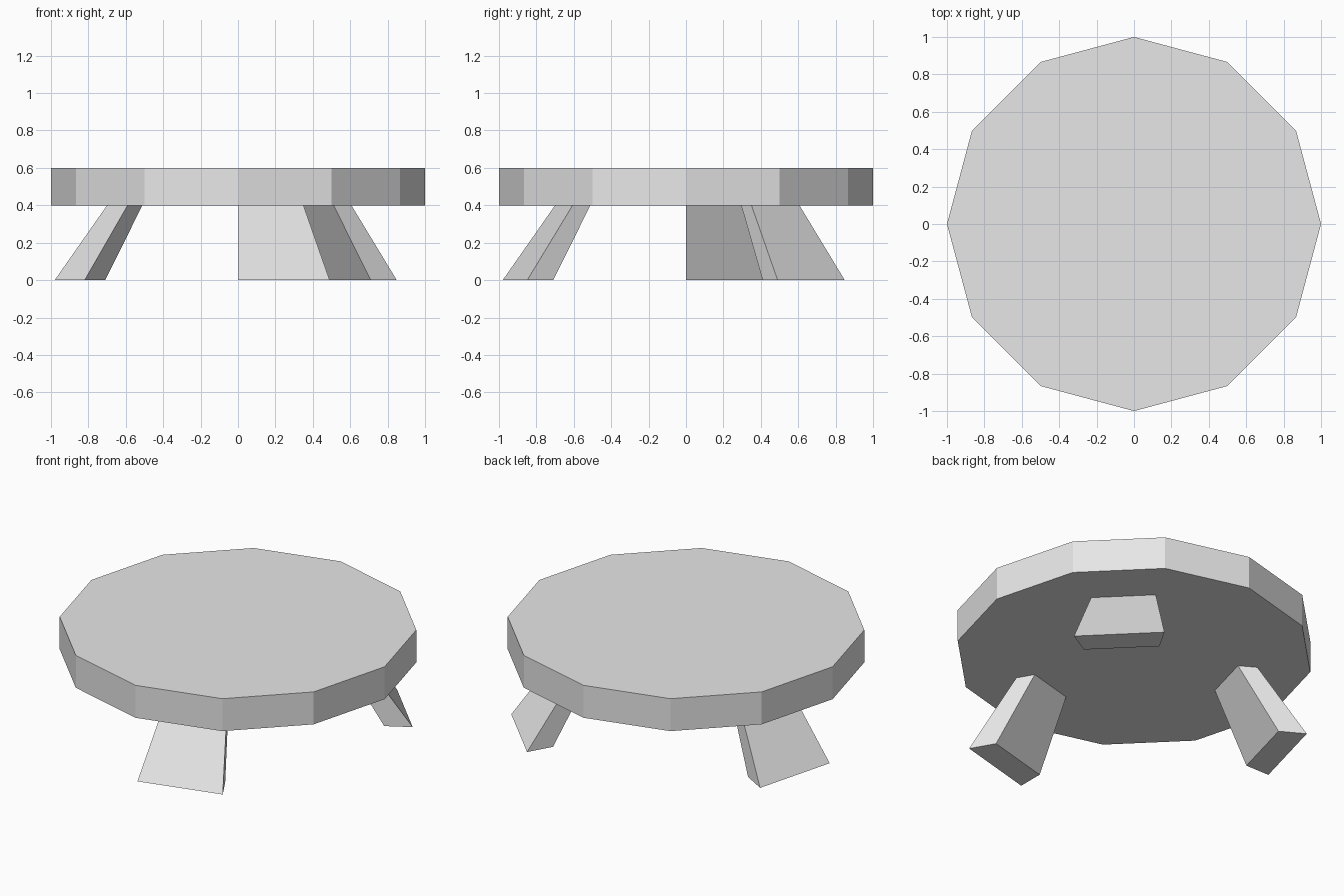
import bpy
from math import cos, sin, radians

cube = bpy.data.objects.get("Cube")
if cube:
    bpy.data.objects.remove(cube, do_unlink=True)

# Single pale grey material
grey = bpy.data.materials.new("pale_grey")
grey.use_nodes = True
colour = (0.8, 0.8, 0.8, 1)
grey.diffuse_color = colour
grey.node_tree.nodes["Principled BSDF"].inputs["Base Color"].default_value = colour


def polar(radius, degrees, z):
    a = radians(degrees)
    return (radius * cos(a), radius * sin(a), z)


def make_leg(name, start):
    """Splayed leg following one 30 degree side of the top."""
    verts = []
    for outer, inner, z in ((0.98, 0.82, 0), (0.70, 0.59, 0.4)):
        verts += [polar(outer, start, z), polar(outer, start + 30, z),
                  polar(inner, start + 30, z), polar(inner, start, z)]
    faces = [(3, 2, 1, 0), (4, 5, 6, 7)]
    for i in range(4):
        j = (i + 1) % 4
        faces.append((i, j, j + 4, i + 4))
    mesh = bpy.data.meshes.new(name)
    mesh.from_pydata(verts, [], faces)
    mesh.materials.append(grey)
    leg = bpy.data.objects.new(name, mesh)
    bpy.context.collection.objects.link(leg)


# Twelve-sided table top
bpy.ops.mesh.primitive_cylinder_add(vertices=12, radius=1, depth=0.2, location=(0, 0, 0.5))
top = bpy.context.object
top.name = "table_top"
top.data.materials.append(grey)

# Three legs a third of a turn apart
for name, start in (("front_leg", -90), ("back_left_leg", 30), ("right_leg", 150)):
    make_leg(name, start)
